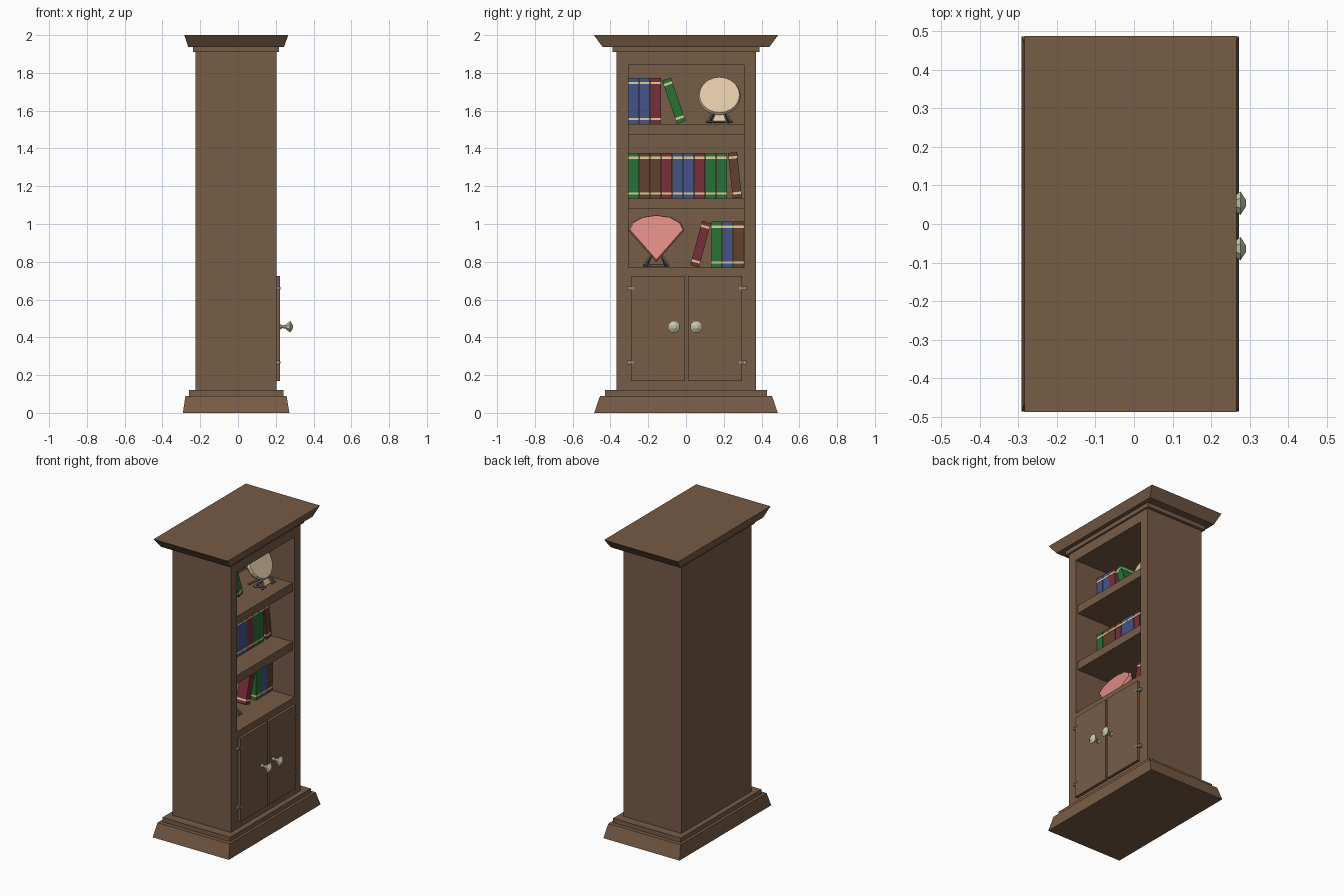
import bpy, bmesh, math
from mathutils import Matrix, Vector

if "Cube" in bpy.data.objects:
    bpy.data.objects.remove(bpy.data.objects["Cube"])


def mat(name, *rgb):
    m = bpy.data.materials.new(name)
    m.diffuse_color = [(c / 255) ** 2.2 for c in rgb] + [1]
    m.use_nodes = True
    m.node_tree.nodes["Principled BSDF"].inputs["Base Color"].default_value = m.diffuse_color
    return m


WOOD = mat("wood", 118, 92, 72)
METAL = mat("metal", 140, 140, 140)
STAND = mat("stand_metal", 120, 115, 108)
KNOB = mat("ivory", 200, 195, 165)
BAND = mat("book_band", 225, 205, 145)
CREAM = mat("cream_shell", 222, 198, 165)
PINK = mat("pink_shell", 220, 135, 130)
COVERS = {"B": mat("blue_cover", 70, 84, 135), "R": mat("red_cover", 120, 50, 62),
          "G": mat("green_cover", 45, 112, 58), "N": mat("brown_cover", 98, 66, 48)}


def finish(name, bm, mats, loc=(0, 0, 0), rot=(0, 0, 0)):
    bmesh.ops.recalc_face_normals(bm, faces=bm.faces)
    me = bpy.data.meshes.new(name)
    bm.to_mesh(me)
    bm.free()
    for m in mats:
        me.materials.append(m)
    ob = bpy.data.objects.new(name, me)
    ob.location, ob.rotation_euler = loc, rot
    bpy.context.collection.objects.link(ob)
    return ob


def loft(bm, rings, index=0):
    rows = [[bm.verts.new(p) for p in r] for r in rings]
    n = len(rows[0])
    faces = [bm.faces.new(rows[0]), bm.faces.new(rows[-1])]
    for a, b in zip(rows, rows[1:]):
        faces += [bm.faces.new((a[i], a[(i + 1) % n], b[(i + 1) % n], b[i])) for i in range(n)]
    for f in faces:
        f.material_index = index


def rect(x0, x1, y0, y1, z):
    return [(x0, y0, z), (x1, y0, z), (x1, y1, z), (x0, y1, z)]


def add_box(bm, x0, x1, y0, y1, z0, z1, index=0):
    loft(bm, [rect(x0, x1, y0, y1, z0), rect(x0, x1, y0, y1, z1)], index)


def box(name, m, *dims):
    bm = bmesh.new()
    add_box(bm, *dims)
    return finish(name, bm, [m])


def flare(name, low, high):
    bm = bmesh.new()
    loft(bm, [rect(*low), rect(*high)])
    return finish(name, bm, [WOOD])


def plate(name, pts, thick, m, loc, tilt):
    """Flat outline in y,z, leaning back by tilt degrees; the rim is chamfered."""
    bm = bmesh.new()
    t = thick / 2
    loft(bm, [[(x, y * s, z * s) for y, z in pts] for x, s in ((-t, .94), (0, 1), (t, .94))])
    return finish(name, bm, [m], loc, (0, math.radians(-tilt), 0))


# Plinth and crown mouldings
flare("plinth", (-.292, .272, -.486, .486, 0), (-.278, .257, -.455, .455, .09))
box("plinth_step", WOOD, -.26, .24, -.428, .428, .09, .12)
box("crown_step", WOOD, -.237, .217, -.39, .39, 1.91, 1.938)
flare("crown", (-.264, .244, -.442, .442, 1.938), (-.284, .266, -.488, .488, 2))

# Carcass with the open shelf bay cut out
body = box("carcass", WOOD, -.226, .205, -.368, .37, .12, 1.91)
cutter = box("bay_cutter", WOOD, -.16, .4, -.305, .307, .77, 1.842)
cutter.hide_render = True
mod = body.modifiers.new("bay", "BOOLEAN")
mod.object, mod.operation, mod.solver = cutter, "DIFFERENCE", "EXACT"
bpy.context.view_layer.objects.active = body
bpy.ops.object.modifier_apply(modifier="bay")
bpy.data.objects.remove(cutter)

for name, z in (("lower_shelf", 1.08), ("upper_shelf", 1.475)):
    box(name, WOOD, -.162, .19, -.307, .309, z, z + .055)

# Doors, hinges and knobs
for side, s in (("left", -1), ("right", 1)):
    def span(a, b):
        return sorted((s * a + .003, s * b + .003))
    box(side + "_door", WOOD, .203, .223, *span(.007, .294), .168, .725)
    for level, z in (("lower", .267), ("upper", .66)):
        bm = bmesh.new()
        add_box(bm, .203, .226, *span(.278, .298), z - .006, z + .006)
        add_box(bm, .203, .22, *span(.298, .316), z - .01, z + .01)
        finish(f"{side}_{level}_hinge", bm, [METAL])
    bm = bmesh.new()
    profile = [(.222, .016), (.235, .008), (.25, .011), (.276, .033), (.29, .01)]
    loft(bm, [[(x, r * math.cos(k * math.pi / 4 + math.pi / 8),
                r * math.sin(k * math.pi / 4 + math.pi / 8)) for k in range(8)] for x, r in profile])
    finish(side + "_knob", bm, [KNOB], (0, s * .059 - .005, .456))


# Books with two raised bands each
W, H = .057, .242


def book(name, cover, y, floor, tilt=0, w=W):
    bm = bmesh.new()
    add_box(bm, -.17, 0, -w / 2 + .001, w / 2 - .001, -H / 2, H / 2)
    for z in (-.095, .095):
        add_box(bm, -.1705, .002, -w / 2 + .0005, w / 2 - .0005, z - .006, z + .006, 1)
    a = math.radians(tilt)
    z = floor + H / 2 * math.cos(a) + w / 2 * abs(math.sin(a))
    finish(name, bm, [COVERS[cover], BAND], (.04, y, z), (a, 0, 0))


rows = [("top", "BBR", -.305, 1.53), ("middle", "GNNRBBRGG", -.305, 1.135), ("bottom", "GBN", .133, .77)]
for row, covers, start, floor in rows:
    for i, c in enumerate(covers):
        book(f"{row}_book_{i + 1}", c, start + .0583 * i + W / 2, floor)
book("top_leaning_book", "G", -.064, 1.53, 19, .05)
book("middle_leaning_book", "N", .259, 1.135, 6, .05)
book("bottom_leaning_book", "R", .077, .77, -15, .05)

# Round cream shell with its flared hinge
disc = [(.113 * math.cos(k * math.pi / 10), .113 * math.sin(k * math.pi / 10)) for k in range(20)]
plate("round_shell", disc, .03, CREAM, (.03, .177, 1.677), 28)
plate("round_shell_hinge", [(-.04, -.025), (.04, -.025), (.018, .03), (-.018, .03)],
      .014, CREAM, (.08, .177, 1.562), 28)

# Pink fan shell
fan = [(0, -.13), (.149, .047)] + [(.149 * math.cos(a), .047 + .085 * math.sin(a))
                                   for a in (math.pi * k / 6 for k in range(1, 6))] + [(-.149, .047)]
plate("fan_shell", fan, .035, PINK, (.025, -.157, .922), 18)


# Small easel stands, mirrored legs plus a back prop
def bar(bm, a, b, r=.007):
    a, b = Vector(a), Vector(b)
    d = b - a
    m = Matrix.Translation((a + b) / 2) @ d.to_track_quat("Z", "Y").to_matrix().to_4x4()
    bmesh.ops.create_cone(bm, cap_ends=True, segments=6, radius1=r, radius2=r, depth=d.length, matrix=m)


for name, y, z, x in (("round_shell_stand", .177, 1.53, .07), ("fan_shell_stand", -.157, .77, .055)):
    bm = bmesh.new()
    for s in (-1, 1):
        bar(bm, (x + .035, s * .035, .012), (x - .03, s * .065, .012))
        bar(bm, (x + .035, s * .065, .008), (x + .005, s * .03, .062))
        bar(bm, (x - .08, s * .05, .008), (x + .005, s * .03, .062))
    bar(bm, (x - .03, -.065, .012), (x - .03, .065, .012))
    finish(name, bm, [STAND], (0, y, z))
